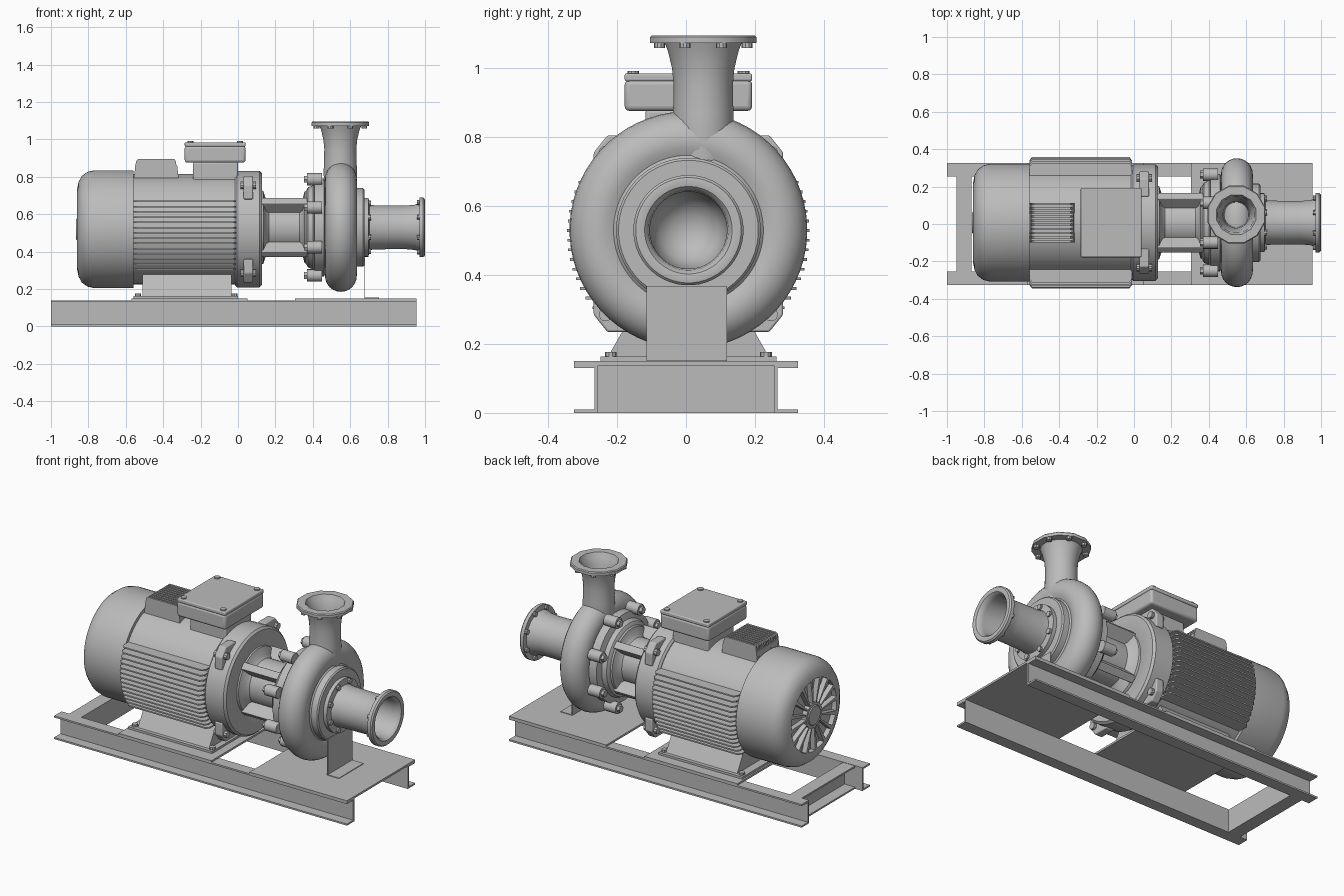
import bpy, bmesh
from math import sin, cos, pi, sqrt, radians, atan2
from mathutils import Matrix, Vector

if "Cube" in bpy.data.objects:
    bpy.data.objects.remove(bpy.data.objects["Cube"], do_unlink=True)

grey = bpy.data.materials.new("machine grey")
grey.use_nodes = True
grey.diffuse_color = (0.5, 0.5, 0.5, 1)
grey.node_tree.nodes["Principled BSDF"].inputs["Base Color"].default_value = (0.5, 0.5, 0.5, 1)

CY = 0.007          # machine axis, y
MZ, PZ = 0.52, 0.53  # motor and pump axis heights
parts = []


def finish(name, bm, bevel=0):
    bmesh.ops.remove_doubles(bm, verts=bm.verts, dist=0.0001)
    bmesh.ops.recalc_face_normals(bm, faces=bm.faces)
    me = bpy.data.meshes.new(name)
    bm.to_mesh(me)
    bm.free()
    me.materials.append(grey)
    ob = bpy.data.objects.new(name, me)
    bpy.context.collection.objects.link(ob)
    if bevel:
        mod = ob.modifiers.new("bevel", 'BEVEL')
        mod.width, mod.segments = bevel, 3
    parts.append(ob)
    return ob


def lathe_mesh(profile, origin, axis='X', seg=48, closed=False):
    """Turn (along, radius) points about an axis through origin."""
    bm = bmesh.new()
    rings = []
    for a, r in profile:
        ring = []
        for i in range(seg):
            t = 2 * pi * (i + 0.5) / seg
            c = (a, r * cos(t), r * sin(t)) if axis == 'X' else (r * cos(t), r * sin(t), a)
            ring.append(bm.verts.new(Vector(c) + Vector(origin)))
        rings.append(ring)
    pairs = list(zip(rings, rings[1:])) + ([(rings[-1], rings[0])] if closed else [])
    for p, q in pairs:
        for i in range(seg):
            j = (i + 1) % seg
            bm.faces.new((p[i], p[j], q[j], q[i]))
    return bm


def lathe(name, profile, origin, **kw):
    return finish(name, lathe_mesh(profile, origin, **kw))


def add_prism(bm, pts, lo, hi, axis):
    put = {'X': lambda p, d: (d, p[0], p[1]), 'Y': lambda p, d: (p[0], d, p[1]),
           'Z': lambda p, d: (p[0], p[1], d)}[axis]
    a = [bm.verts.new(put(p, lo)) for p in pts]
    b = [bm.verts.new(put(p, hi)) for p in pts]
    bm.faces.new(a)
    bm.faces.new(b[::-1])
    for i in range(len(pts)):
        j = (i + 1) % len(pts)
        bm.faces.new((a[i], a[j], b[j], b[i]))


def prism(name, pts, lo, hi, axis, bevel=0):
    bm = bmesh.new()
    add_prism(bm, pts, lo, hi, axis)
    return finish(name, bm, bevel)


def rect(x0, x1, y0, y1):
    return [(x0, y0), (x1, y0), (x1, y1), (x0, y1)]


def box(name, x, y, z, bevel=0):
    return prism(name, rect(*x, *y), z[0], z[1], 'Z', bevel)


def rods(name, spots, r, h, axis, seg=10):
    """Short cylinders centred on each spot."""
    bm = bmesh.new()
    turn = Matrix.Rotation(pi / 2, 4, 'Y') if axis == 'X' else Matrix()
    for s in spots:
        bmesh.ops.create_cone(bm, cap_ends=True, segments=seg, radius1=r, radius2=r,
                              depth=h, matrix=Matrix.Translation(s) @ turn)
    return finish(name, bm)


def circle(n, r):
    return [(r * cos(2 * pi * (i + .5) / n), r * sin(2 * pi * (i + .5) / n)) for i in range(n)]


def channel(u0, u1, h, t):
    """C section with its web at u1 and flanges reaching to u0."""
    s = t if u1 > u0 else -t
    return [(u0, 0), (u1, 0), (u1, h), (u0, h), (u0, h - t), (u1 - s, h - t), (u1 - s, t), (u0, t)]


# Base frame: side channels, rear cross channel, mounting plates
for side, s in (("left", 1), ("right", -1)):
    prism(side + "_frame_beam", channel(s * .325, s * .255, .14, .01), -1, .955, 'X')
prism("frame_cross_member", channel(-.95, -.87, .138, .01), -.256, .256, 'Y')
box("motor_plate", (-.57, .05), (-.325, .325), (.138, .15))
box("pump_plate", (.305, .955), (-.325, .325), (.138, .15))

# Motor foot and its bolts
box("motor_foot_plate", (-.56, 0), (CY - .255, CY + .255), (.15, .163))
prism("motor_pedestal", [(CY - .235, .16), (CY + .235, .16), (CY + .15, .31), (CY - .15, .31)],
      -.51, -.035, 'X')
rods("foot_bolts", [(x, CY + y, .168) for x in (-.535, -.018) for y in (-.225, .225)], .017, .018, 'Z')

# Motor body with side cooling fins
M = (0, CY, MZ)
lathe("motor_body", [(-.57, 0), (-.57, .295), (0, .295), (0, 0)], M)
bm = bmesh.new()
for i in range(14):
    z = -.215 + i * .028
    y = sqrt(.352 ** 2 - z * z)
    for s in (-1, 1):
        tip, root = CY + s * y, CY + s * .17
        add_prism(bm, [(-.56, root), (-.56, tip - s * .02), (-.545, tip), (-.025, tip),
                       (-.01, tip - s * .02), (-.01, root)], MZ + z - .004, MZ + z + .004, 'Z')
finish("side_cooling_fins", bm)

# Ribbed hump on the motor top
prism("top_hump", [(-.555, .77), (-.55, .86), (-.325, .86), (-.315, .77)], CY - .105, CY + .105, 'Y')
bm = bmesh.new()
for i in range(10):
    y = CY - .1 + i * .0222
    add_prism(bm, [(-.56, .77), (-.545, .885), (-.535, .895), (-.34, .895), (-.333, .885), (-.315, .77)],
              y - .006, y + .006, 'Y')
finish("top_cooling_fins", bm)

# Fan cover with sunken radial slots in its rear face
bm = lathe_mesh([(-.56, .28), (-.56, .315), (-.77, .315), (-.805, .307), (-.835, .285), (-.853, .252),
                 (-.86, .215), (-.86, .075), (-.86, .06), (-.865, .055), (-.865, 0)], M, seg=64)
slots = [f for f in bm.faces if f.calc_center_median().x < -.859
         and .1 < (f.calc_center_median() - Vector((-.86, CY, MZ))).length < .2]
slots.sort(key=lambda f: atan2(f.calc_center_median().z - MZ, f.calc_center_median().y - CY))
cut = [f for i, f in enumerate(slots) if i % 4 != 3]
cut = bmesh.ops.extrude_face_region(bm, geom=cut)["geom"]
bmesh.ops.translate(bm, verts=[v for v in cut if isinstance(v, bmesh.types.BMVert)], vec=(.03, 0, 0))
bmesh.ops.delete(bm, geom=[f for f in slots if f.is_valid and len(f.verts) == 4
                           and slots.index(f) % 4 != 3], context='FACES_ONLY')
finish("fan_cover", bm)

# Motor end shield with bolted corner lugs
lathe("motor_end_shield", [(-.015, 0), (-.015, .3), (-.005, .312), (.115, .312), (.127, .3), (.127, .2),
                           (.115, .18), (.115, 0)], M)
spots = []
for sy in (-1, 1):
    for sz in (-1, 1):
        pts = [(.14, .16), (.275, .16), (.275, .235), (.235, .285), (.14, .285)]
        prism("end_shield_lug", [(CY + sy * a, MZ + sz * b) for a, b in pts], .03, .08, 'X', .006)
        spots.append((.055, CY + sy * .24, MZ + sz * .235))
rods("end_shield_bolts", spots, .02, .085, 'X')

# Terminal box
box("terminal_box_neck", (-.24, 0), (CY - .125, CY + .125), (.74, .88), .01)
box("terminal_box", (-.285, .04), (CY - .185, CY + .185), (.876, .966), .014)
box("terminal_box_lid", (-.285, .04), (CY - .185, CY + .185), (.962, .985), .006)
rods("lid_screws", [(x, CY + y, .986) for x in (-.255, .01) for y in (-.16, .16)], .017, .012, 'Z')

# Lantern between motor and pump
P = (0, CY, PZ)
lathe("lantern", [(.12, 0), (.12, .2), (.135, .195), (.15, .15), (.165, .135), (.33, .135), (.345, .15),
                  (.355, .19), (.37, .2), (.37, 0)], P)
for i in range(4):
    ang = pi / 4 + i * pi / 2
    u, v = Vector((cos(ang), sin(ang))), Vector((-sin(ang), cos(ang)))
    c = Vector((CY, PZ))
    prism("lantern_rib", [c + u * .1 - v * .022, c + u * .205 - v * .022, c + u * .205 + v * .022,
                          c + u * .1 + v * .022], .125, .37, 'X', .005)

# Casing cover with bolted bosses
lathe("casing_cover", [(.36, 0), (.36, .19), (.375, .215), (.4, .225), (.41, .262), (.46, .262), (.47, .24),
                       (.47, 0)], P)
ring = [(CY + a, PZ + b) for a, b in circle(8, .278)]
rods("cover_bosses", [(.41, y, z) for y, z in ring], .033, .08, 'X', 16)
rods("cover_bolts", [(.365, y, z) for y, z in ring], .021, .025, 'X', 6)

# Volute casing
arc = [(.55 - .085 * cos(t), .26 + .085 * sin(t)) for t in [radians(-30 + 15 * k) for k in range(17)]]
lathe("volute_casing", [(.47, 0)] + arc + [(.64, .2), (.64, 0)], P, seg=64)

# Discharge neck and flange
D = (.547, .05, 0)
lathe("discharge_neck", [(.68, .08), (.82, .09), (.87, .088), (.95, .086), (1.0, .091), (1.05, .103),
                         (1.08, .115), (1.09, .112), (1.07, .1), (1.03, .085), (.95, .072), (.84, .066),
                         (.82, 0)], D, axis='Z', seg=32)
lathe("discharge_flange", [(1.073, .1), (1.073, .16), (1.09, .16), (1.095, .155), (1.095, .11)],
      D, axis='Z', seg=12, closed=True)
rods("discharge_bolts", [(D[0] + a, D[1] + b, 1.068) for a, b in circle(8, .138)], .016, .018, 'Z')

# Suction nozzle with both flanges
lathe("suction_nozzle", [(.63, .21), (.668, .21), (.675, .203), (.675, .158), (.698, .158), (.702, .122),
                         (.73, .118), (.89, .116), (.945, .121), (.97, .13), (.97, .16), (.99, .16),
                         (.998, .153), (1, .142), (.997, .127), (.985, .116), (.96, .112), (.76, .108),
                         (.71, .085), (.68, .045), (.672, 0)], P)
rods("inner_flange_bolts", [(.702, CY + a, PZ + b) for a, b in circle(8, .139)], .016, .018, 'X')
rods("outer_flange_bolts", [(.966, CY + a, PZ + b) for a, b in circle(8, .143)], .014, .018, 'X')

# Folded support bracket under the suction side
prism("pump_support", [(.676, .15), (.755, .15), (.755, .154), (.68, .154), (.68, .368), (.676, .368)],
      CY - .122, CY + .112, 'Y')

# Smooth round surfaces while keeping edges sharp
bpy.ops.object.select_all(action='DESELECT')
for ob in parts:
    ob.select_set(True)
bpy.context.view_layer.objects.active = parts[0]
bpy.ops.object.shade_smooth_by_angle(angle=radians(35))
